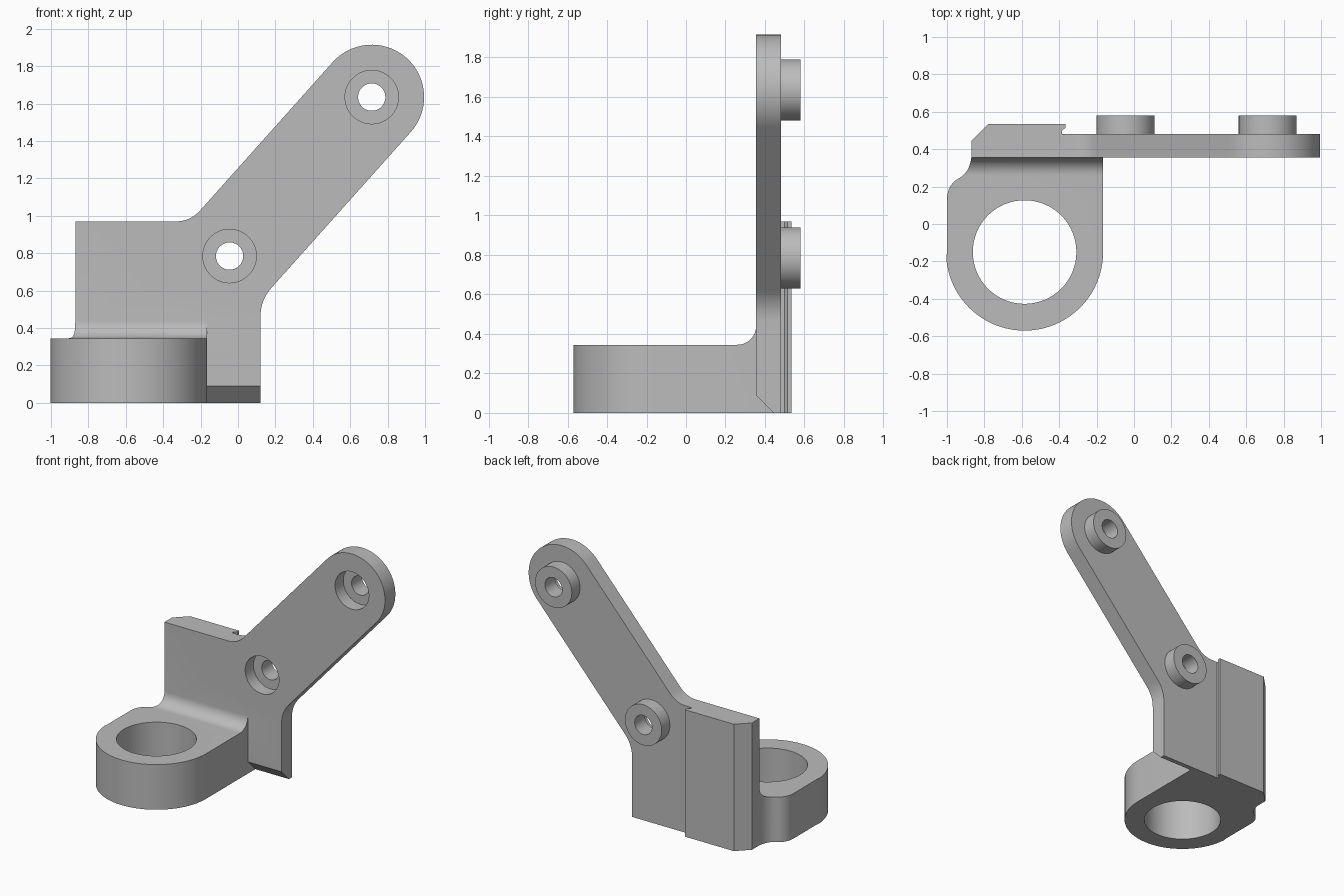
import bpy
import bmesh
from math import cos, sin, pi, atan2
from mathutils import Vector

old = bpy.data.objects.get("Cube")
if old:
    bpy.data.objects.remove(old, do_unlink=True)

grey = bpy.data.materials.new("plain grey")
grey.use_nodes = True
tone = (0.5, 0.5, 0.5, 1)
grey.diffuse_color = tone
grey.node_tree.nodes["Principled BSDF"].inputs["Base Color"].default_value = tone


def arc(cx, cy, r, start, end, n=40):
    return [(cx + r * cos(start + (end - start) * i / n),
             cy + r * sin(start + (end - start) * i / n)) for i in range(n + 1)]


def bend(a, corner, b, n=10):
    """Soft curve from a to b, tangent to the lines through the corner."""
    a, c, b = Vector(a), Vector(corner), Vector(b)
    return [tuple(a * (1 - t) ** 2 + c * 2 * t * (1 - t) + b * t * t)
            for t in (i / n for i in range(n + 1))]


def prism(name, outline, axis, low, high):
    """Extrude a 2D outline along the given axis."""
    place = {"x": lambda p: (low, p[0], p[1]),
             "y": lambda p: (p[0], low, p[1]),
             "z": lambda p: (p[0], p[1], low)}[axis]
    bm = bmesh.new()
    face = bm.faces.new([bm.verts.new(place(p)) for p in outline])
    move = Vector([high - low if a == axis else 0 for a in "xyz"])
    new = bmesh.ops.extrude_face_region(bm, geom=[face])["geom"]
    bmesh.ops.translate(bm, vec=move,
                        verts=[v for v in new if isinstance(v, bmesh.types.BMVert)])
    bmesh.ops.recalc_face_normals(bm, faces=bm.faces)
    mesh = bpy.data.meshes.new(name)
    bm.to_mesh(mesh)
    bm.free()
    mesh.materials.append(grey)
    obj = bpy.data.objects.new(name, mesh)
    bpy.context.collection.objects.link(obj)
    return obj


def disc(name, centre, radius, axis, low, high):
    return prism(name, arc(*centre, radius, 0, 2 * pi, 64)[:-1], axis, low, high)


def combine(target, other, operation):
    """Apply a boolean and remove the tool object."""
    bpy.context.view_layer.objects.active = target
    mod = target.modifiers.new("combine", "BOOLEAN")
    mod.operation, mod.object, mod.solver = operation, other, "EXACT"
    bpy.ops.object.modifier_apply(modifier=mod.name)
    bpy.data.objects.remove(other, do_unlink=True)


FRONT, BACK, TOP = 0.355, 0.48, 0.97
LEFT, EDGE, FOOT = -0.87, -0.165, 0.12
low_pin, high_pin = Vector((-0.045, 0.785)), Vector((0.715, 1.635))
along = (high_pin - low_pin).normalized()
side = Vector((along.y, -along.x))
ARM = 0.28

# Plate with slanted arm
right_top, left_top = high_pin + side * ARM, high_pin - side * ARM
knee = right_top - along * ((right_top.x - FOOT) / along.x)
nook = left_top - along * ((left_top.y - TOP) / along.y)
angle = atan2(side.y, side.x)
outline = [(-0.8, 0), (FOOT, 0)]
outline += bend(knee - Vector((0, 0.09)), knee, knee + along * 0.09)
outline += arc(*high_pin, ARM, angle, angle + pi)
outline += bend(nook + along * 0.08, nook, nook - Vector((0.08, 0)))
outline += [(-0.8, TOP)]
bracket = prism("bracket", outline, "y", FRONT, BACK)

# Sloped lower front edge of the foot
combine(bracket, prism("foot_cutter", [(0.345, 0.1), (0.345, -0.1), (0.545, -0.1)],
                       "x", EDGE, 0.3), "DIFFERENCE")

# Thick rear pad with slanted corner and small undercut
pad = [(LEFT, FRONT), (LEFT, 0.445), (-0.78, 0.535), (-0.365, 0.535),
       (-0.365, 0.515), (-0.385, 0.5), (-0.385, 0.45), (-0.5, FRONT)]
combine(bracket, prism("rear_pad", pad, "z", 0, TOP), "UNION")

# Clamp ring block, with a fillet rising to the plate
ring = (-0.585, -0.15)
block = arc(*ring, 0.42, pi, 2 * pi)
block[0], block[-1] = (-1.0, ring[1]), (EDGE, ring[1])
block += [(EDGE, 0.43), (LEFT, 0.43)]
block += bend((LEFT, FRONT), (-0.88, 0.275), (-0.935, 0.245))
block += bend((-0.935, 0.245), (-1.0, 0.21), (-1.0, 0.13))[1:]
clamp = prism("clamp", block, "z", 0, 0.44)
sweep = arc(0.26, 0.44, 0.095, -pi / 2, 0, 12)
sweep += [(FRONT, 0.6), (-0.8, 0.6), (-0.8, 0.345)]
combine(clamp, prism("fillet_cutter", sweep, "x", -1.2, 0.2), "DIFFERENCE")
combine(clamp, disc("bore_cutter", ring, 0.277, "z", -0.1, 0.6), "DIFFERENCE")
combine(bracket, clamp, "UNION")

# Rear bosses with through holes and front recesses
for pin in (low_pin, high_pin):
    combine(bracket, disc("boss", pin, 0.155, "y", 0.46, 0.58), "UNION")
    combine(bracket, disc("recess_cutter", pin, 0.143, "y", 0.2, 0.455), "DIFFERENCE")
    combine(bracket, disc("hole_cutter", pin, 0.073, "y", 0.2, 0.7), "DIFFERENCE")

bpy.ops.object.select_all(action="DESELECT")
bracket.select_set(True)
bpy.context.view_layer.objects.active = bracket
bpy.ops.object.shade_smooth_by_angle(angle=pi / 6)
